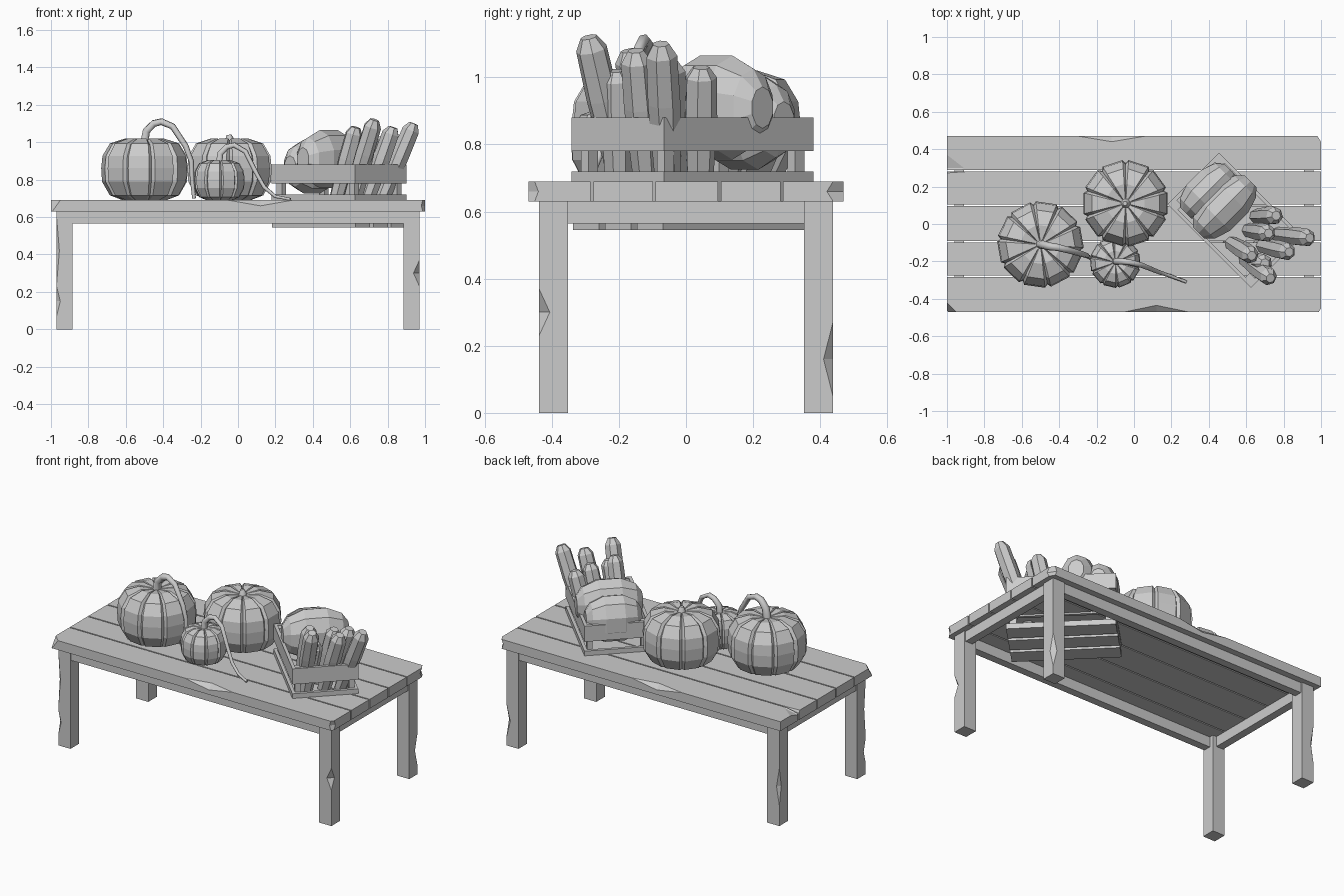
import bpy, bmesh, math
from mathutils import Matrix, Vector

if "Cube" in bpy.data.objects:
    bpy.data.objects.remove(bpy.data.objects["Cube"])

grey = bpy.data.materials.new("plain_grey")
grey.use_nodes = True
colour = (0.6, 0.6, 0.6, 1)
grey.diffuse_color = colour
grey.node_tree.nodes["Principled BSDF"].inputs["Base Color"].default_value = colour


def link(name, data):
    ob = bpy.data.objects.new(name, data)
    bpy.context.scene.collection.objects.link(ob)
    return ob


def finish(name, bm, matrix=Matrix()):
    bmesh.ops.transform(bm, matrix=matrix, verts=bm.verts)
    bmesh.ops.recalc_face_normals(bm, faces=bm.faces)
    mesh = bpy.data.meshes.new(name)
    bm.to_mesh(mesh)
    bm.free()
    mesh.materials.append(grey)
    return link(name, mesh)


def box(name, lo, hi, matrix=Matrix()):
    bm = bmesh.new()
    lo, hi = Vector(lo), Vector(hi)
    bmesh.ops.create_cube(bm, size=1, matrix=Matrix.Translation((lo + hi) / 2)
                          @ Matrix.Diagonal((*(hi - lo), 1)))
    return finish(name, bm, matrix)


def bake(ob):
    """Replace an object's modifiers or curve by its final mesh."""
    bpy.context.view_layer.update()
    graph = bpy.context.evaluated_depsgraph_get()
    return bpy.data.meshes.new_from_object(ob.evaluated_get(graph))


def chip(ob, centre, half):
    """Cut a pointed worn notch out of an edge."""
    bm = bmesh.new()
    bmesh.ops.create_uvsphere(bm, u_segments=4, v_segments=2, radius=1)
    cutter = finish("notch_cutter", bm, Matrix.Translation(centre)
                    @ Matrix.Diagonal((*half, 1)))
    cutter.hide_render = True
    mod = ob.modifiers.new("notch", "BOOLEAN")
    mod.operation, mod.solver, mod.object = "DIFFERENCE", "EXACT", cutter
    mesh = bake(ob)
    ob.modifiers.clear()
    ob.data = mesh
    bpy.data.objects.remove(cutter)


def loft(bm, rings):
    """Skin a stack of closed rings and cap both ends."""
    rows = [[bm.verts.new(p) for p in ring] for ring in rings]
    n = len(rows[0])
    for a, b in zip(rows, rows[1:]):
        for i in range(n):
            bm.faces.new((a[i], a[(i + 1) % n], b[(i + 1) % n], b[i]))
    bm.faces.new(rows[0][::-1])
    bm.faces.new(rows[-1])


# Table top: five planks with thin gaps
seams = [-0.47, -0.28, -0.095, 0.1, 0.285, 0.47]
planks = [box(f"table_plank_{i + 1}", (-1, a + 0.004 * (i > 0), 0.63),
              (1, b - 0.004 * (i < 4), 0.69))
          for i, (a, b) in enumerate(zip(seams, seams[1:]))]
chip(planks[0], (0.12, -0.47, 0.69), (0.17, 0.035, 0.03))
chip(planks[0], (-1, -0.47, 0.69), (0.05, 0.05, 0.07))
chip(planks[0], (1, -0.47, 0.66), (0.02, 0.03, 0.08))
chip(planks[3], (-1, 0.285, 0.69), (0.18, 0.012, 0.02))
chip(planks[4], (-1, 0.3, 0.69), (0.09, 0.07, 0.02))
chip(planks[4], (-0.12, 0.47, 0.69), (0.18, 0.03, 0.03))
chip(planks[4], (1, 0.47, 0.66), (0.03, 0.05, 0.08))

# Legs and the rails between them
legs = {}
for sx in (-1, 1):
    for sy in (-1, 1):
        name = f"{'front' if sy < 0 else 'back'}_{'left' if sx > 0 else 'right'}_leg"
        x, y = sx * 0.927, sy * 0.395
        legs[sx, sy] = box(name, (x - 0.043, y - 0.043, 0), (x + 0.043, y + 0.043, 0.63))
chip(legs[1, -1], (0.97, -0.438, 0.3), (0.032, 0.032, 0.07))
chip(legs[1, 1], (0.97, 0.438, 0.16), (0.028, 0.028, 0.11))
chip(legs[-1, -1], (-0.97, -0.438, 0.15), (0.02, 0.02, 0.08))
chip(legs[-1, -1], (-0.97, -0.438, 0.42), (0.015, 0.015, 0.18))
chip(legs[-1, 1], (-0.97, 0.438, 0.25), (0.02, 0.02, 0.12))
for s, side in ((-1, "front"), (1, "back")):
    box(f"{side}_rail", (-0.89, s * 0.405 - 0.025, 0.565), (0.89, s * 0.405 + 0.025, 0.63))
for s, side in ((-1, "right"), (1, "left")):
    box(f"{side}_rail", (s * 0.935 - 0.025, -0.36, 0.565), (s * 0.935 + 0.025, 0.36, 0.63))


# Pumpkins: flat lobes with narrow grooves
def pumpkin(name, x, y, r, height, turn):
    profile = [(0.5, 0), (0.8, 0.08), (0.98, 0.3), (1, 0.52), (0.97, 0.72),
               (0.8, 0.92), (0.45, 1), (0.12, 0.97)]
    rings = []
    for k, h in profile:
        ring = []
        for lobe in range(10):
            for degrees, depth in ((-14, 1), (14, 1), (18, 0.93)):
                a = math.radians(lobe * 36 + degrees + turn)
                ring.append((r * k * depth * math.cos(a), r * k * depth * math.sin(a),
                             height * (h - (0.03 if depth < 1 and h > 0.9 else 0))))
        rings.append(ring)
    bm = bmesh.new()
    loft(bm, rings)
    finish(name, bm, Matrix.Translation((x, y, 0.69)))


def stem(name, points, thickness):
    curve = bpy.data.curves.new(name, "CURVE")
    curve.dimensions = "3D"
    curve.bevel_depth, curve.bevel_resolution = thickness, 1
    curve.use_fill_caps = True
    line = curve.splines.new("POLY")
    line.points.add(len(points) - 1)
    for i, p in enumerate(points):
        line.points[i].co = (*p, 1)
        line.points[i].radius = 1.25 - 0.75 * i / (len(points) - 1)
    temp = link("stem_path", curve)
    mesh = bake(temp)
    bpy.data.objects.remove(temp)
    mesh.materials.clear()
    mesh.materials.append(grey)
    link(name, mesh)


pumpkin("large_pumpkin_front", -0.5, -0.11, 0.232, 0.33, 10)
pumpkin("large_pumpkin_back", -0.045, 0.11, 0.232, 0.33, 0)
pumpkin("small_pumpkin", -0.1, -0.205, 0.137, 0.215, 5)
stem("large_front_stem", [(-0.5, -0.11, 1.0), (-0.49, -0.11, 1.06), (-0.45, -0.12, 1.1),
                          (-0.41, -0.125, 1.11), (-0.35, -0.14, 1.085), (-0.28, -0.16, 0.98),
                          (-0.25, -0.17, 0.9), (-0.245, -0.175, 0.8), (-0.235, -0.18, 0.7)], 0.02)
stem("large_back_stem", [(-0.045, 0.11, 0.99), (-0.045, 0.11, 1.02), (-0.048, 0.11, 1.04)], 0.025)
stem("small_stem", [(-0.1, -0.2, 0.89), (-0.095, -0.2, 0.94), (-0.06, -0.2, 0.975),
                    (-0.02, -0.205, 0.985), (0.04, -0.22, 0.95), (0.09, -0.24, 0.85),
                    (0.14, -0.26, 0.76), (0.2, -0.28, 0.71), (0.28, -0.31, 0.695)], 0.016)

# Crate set at an angle, its slatted floor hanging under the table top
crate = Matrix.Translation((0.54, 0.02, 0)) @ Matrix.Rotation(-math.pi / 4, 4, "Z")
L, W, T = 0.315, 0.195, 0.02
for low, high, tier in ((0.62, 0.72, "lower"), (0.78, 0.88, "upper")):
    for s in (-1, 1):
        side = "a" if s < 0 else "b"
        ys, xs = sorted((s * W, s * (W - T))), sorted((s * L, s * (L - T)))
        box(f"crate_{tier}_long_board_{side}", (-L, ys[0], low), (L, ys[1], high), crate)
        box(f"crate_{tier}_end_board_{side}", (xs[0], -W + T, low), (xs[1], W - T, high), crate)
for sx in (-1, 1):
    for sy in (-1, 1):
        x, y = sx * (L - 0.04), sy * (W - 0.035)
        box("crate_post", (x - 0.02, y - 0.016, 0.575), (x + 0.02, y + 0.016, 0.875), crate)
for i, y in enumerate((-0.135, 0, 0.135)):
    box(f"crate_floor_slat_{i + 1}", (-L, y - 0.055, 0.545), (L, y + 0.055, 0.58), crate)


# Squashes: faceted barrels lying across the crate
def squash(name, centre, half):
    profile = [(-1, 0.4), (-0.8, 0.75), (-0.35, 1), (0.35, 1), (0.8, 0.75), (1, 0.4)]
    bm = bmesh.new()
    loft(bm, [[(half[0] * u, half[1] * k * math.cos(a), half[2] * k * math.sin(a))
               for a in (math.tau * (i + 0.5) / 10 for i in range(10))] for u, k in profile])
    finish(name, bm, Matrix.Translation(centre) @ Matrix.Rotation(math.pi / 4, 4, "Z"))


squash("large_squash", (0.485, 0.09, 0.91), (0.195, 0.115, 0.155))
squash("small_squash", (0.395, 0.175, 0.87), (0.165, 0.11, 0.145))


# Long roots leaning out of the crate
def root(name, tip, base, r):
    tip, base = Vector(tip), Vector(base)
    axis = tip - base
    length = axis.length
    profile = [(0, 0.55), (0.2, 0.8), (0.65, 1), (0.93, 0.95), (1, 0.5)]
    bm = bmesh.new()
    loft(bm, [[(r * k * math.cos(math.tau * i / 7), r * k * math.sin(math.tau * i / 7), t * length)
               for i in range(7)] for t, k in profile])
    finish(name, bm, Matrix.Translation(base) @ axis.to_track_quat("Z", "Y").to_matrix().to_4x4())


roots = [((0.73, -0.29, 1.12), (0.57, -0.17, 0.6)),
         ((0.63, -0.17, 1.08), (0.5, -0.09, 0.6)),
         ((0.83, -0.15, 1.08), (0.66, -0.11, 0.6)),
         ((0.94, -0.075, 1.1), (0.73, -0.05, 0.6)),
         ((0.76, 0.045, 1.03), (0.63, 0.04, 0.6)),
         ((0.7, -0.21, 1.02), (0.6, -0.2, 0.6)),
         ((0.72, -0.05, 1.05), (0.59, -0.03, 0.6))]
for i, (tip, base) in enumerate(roots):
    root(f"root_vegetable_{i + 1}", tip, base, 0.05)
